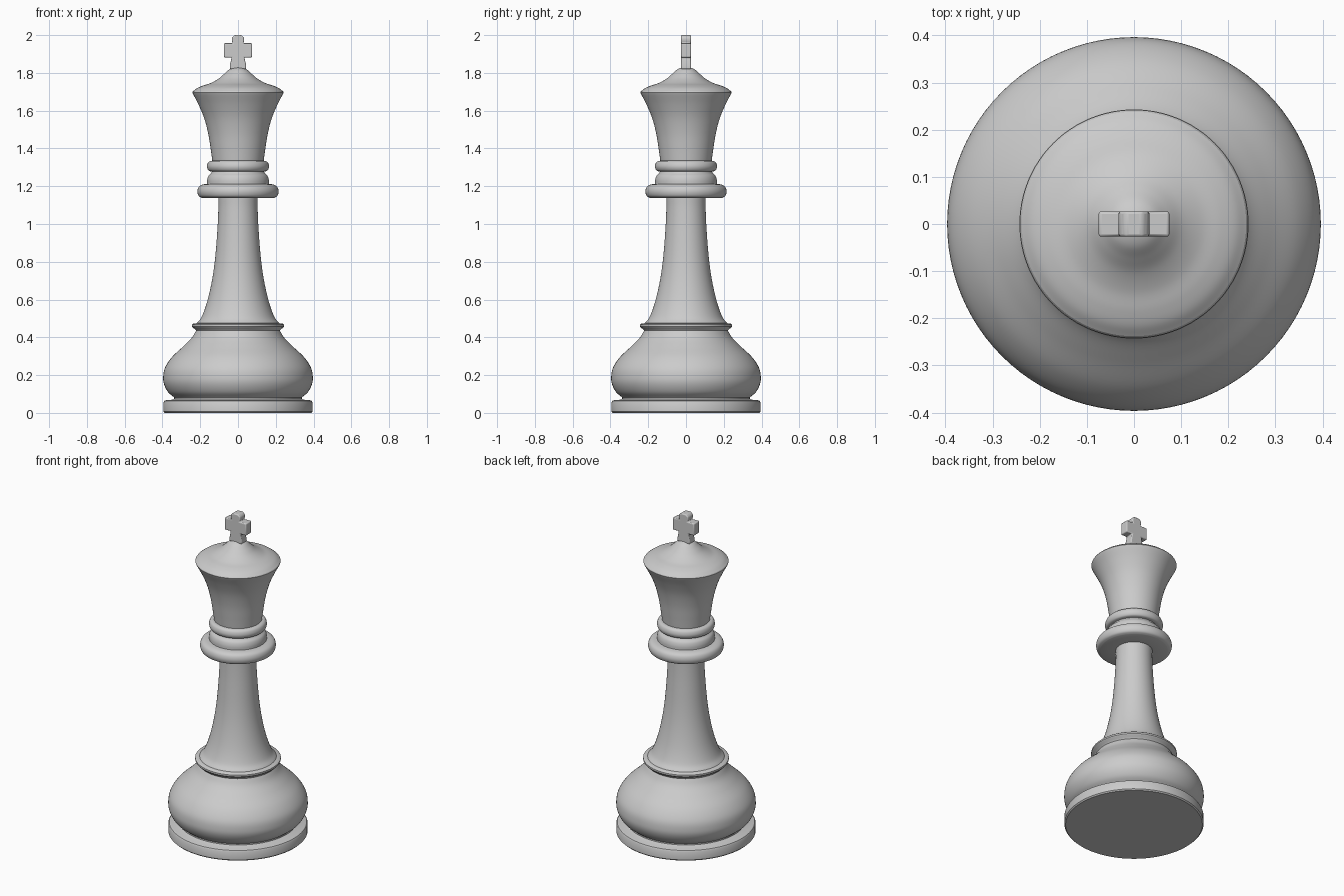
import bpy, bmesh, math
from mathutils import Vector

if "Cube" in bpy.data.objects:
    bpy.data.objects.remove(bpy.data.objects["Cube"])

SEG = 96


def curve(pts, steps=6):
    """Smooth Catmull-Rom line through a few (radius, height) points."""
    p = [Vector(q) for q in pts]
    p = [2 * p[0] - p[1]] + p + [2 * p[-1] - p[-2]]
    out = []
    for a, b, c, d in zip(p, p[1:], p[2:], p[3:]):
        for i in range(steps):
            t = i / steps
            out.append(0.5 * (2 * b + (c - a) * t + (2 * a - 5 * b + 4 * c - d) * t * t
                              + (3 * b - a - 3 * c + d) * t ** 3))
    return [tuple(v) for v in out] + [tuple(pts[-1])]


def finish(name, bm, angle=35):
    bmesh.ops.remove_doubles(bm, verts=bm.verts, dist=1e-5)
    bmesh.ops.recalc_face_normals(bm, faces=bm.faces)
    me = bpy.data.meshes.new(name)
    bm.to_mesh(me)
    bm.free()
    ob = bpy.data.objects.new(name, me)
    bpy.context.collection.objects.link(ob)
    bpy.ops.object.select_all(action='DESELECT')
    bpy.context.view_layer.objects.active = ob
    ob.select_set(True)
    bpy.ops.object.shade_smooth_by_angle(angle=math.radians(angle))
    return ob


def lathe(name, pts):
    """Spin a profile around z; the parts meet edge to edge."""
    bm = bmesh.new()
    vs = [bm.verts.new((max(r, 0), 0, z)) for r, z in pts]
    es = [bm.edges.new(e) for e in zip(vs, vs[1:])]
    bmesh.ops.spin(bm, geom=vs + es, cent=(0, 0, 0), axis=(0, 0, 1),
                   angle=math.tau, steps=SEG)
    ob = finish(name, bm)
    # open bands: make sure the surface faces outward
    me = ob.data
    if sum(p.normal.x * p.center.x + p.normal.y * p.center.y for p in me.polygons) < 0:
        me.flip_normals()
    return ob


# foot disc with groove above it
lathe("base_disc", [(0, 0), (.388, 0), (.395, .007), (.395, .055), (.390, .064),
                    (.378, .068), (.345, .070), (.338, .074), (.338, .082)])

# swelling lower body
lathe("base_bulb", curve([(.338, .082), (.37, .11), (.391, .15), (.396, .19), (.386, .24),
                          (.35, .295), (.292, .35), (.247, .395), (.222, .435)]))

# thin lip over the bulb
lathe("lower_collar", [(.222, .435), (.228, .444), (.238, .450), (.243, .457), (.243, .467),
                       (.237, .472), (.218, .475)])

# tapering column
lathe("stem", curve([(.218, .475), (.192, .51), (.163, .59), (.138, .70), (.121, .82),
                     (.109, .97), (.104, 1.08), (.104, 1.138)]))

# wide rounded collar, stepped ring and small ring
lathe("wide_collar", [(.104, 1.138), (.19, 1.138)] +
      curve([(.19, 1.138), (.208, 1.148), (.215, 1.172), (.208, 1.196), (.19, 1.208),
             (.164, 1.213)], 4)[1:])
lathe("step_ring", curve([(.164, 1.213), (.163, 1.235), (.156, 1.255), (.143, 1.268),
                          (.138, 1.277)], 4))
lathe("upper_ring", curve([(.138, 1.277), (.156, 1.283), (.164, 1.302), (.160, 1.322),
                           (.150, 1.332), (.136, 1.335)], 4))

# flaring head
lathe("head", curve([(.136, 1.335), (.145, 1.40), (.158, 1.48), (.179, 1.56),
                     (.208, 1.63), (.239, 1.69)]) + [(.242, 1.697), (.238, 1.703)])

# domed crown top
lathe("crown_dome", curve([(.238, 1.703), (.215, 1.720), (.185, 1.733), (.145, 1.746),
                           (.105, 1.768), (.075, 1.793), (.048, 1.817), (.022, 1.829),
                           (0, 1.832)]))

# cross finial: half outline mirrored, then extruded
half = [(.043, 1.820), (.043, 1.840), (.034, 1.882), (.075, 1.882), (.075, 1.957),
        (.028, 1.957), (.033, 1.972), (.031, 1.988), (.018, 2.0)]
outline = half + [(-x, z) for x, z in reversed(half)]
bm = bmesh.new()
face = bm.faces.new([bm.verts.new((x, -.027, z)) for x, z in outline])
ext = bmesh.ops.extrude_face_region(bm, geom=[face])
bmesh.ops.translate(bm, vec=(0, .054, 0),
                    verts=[v for v in ext["geom"] if isinstance(v, bmesh.types.BMVert)])
cross = finish("cross_finial", bm)
bev = cross.modifiers.new("soft_edges", 'BEVEL')
bev.width, bev.segments, bev.limit_method = .006, 3, 'ANGLE'
